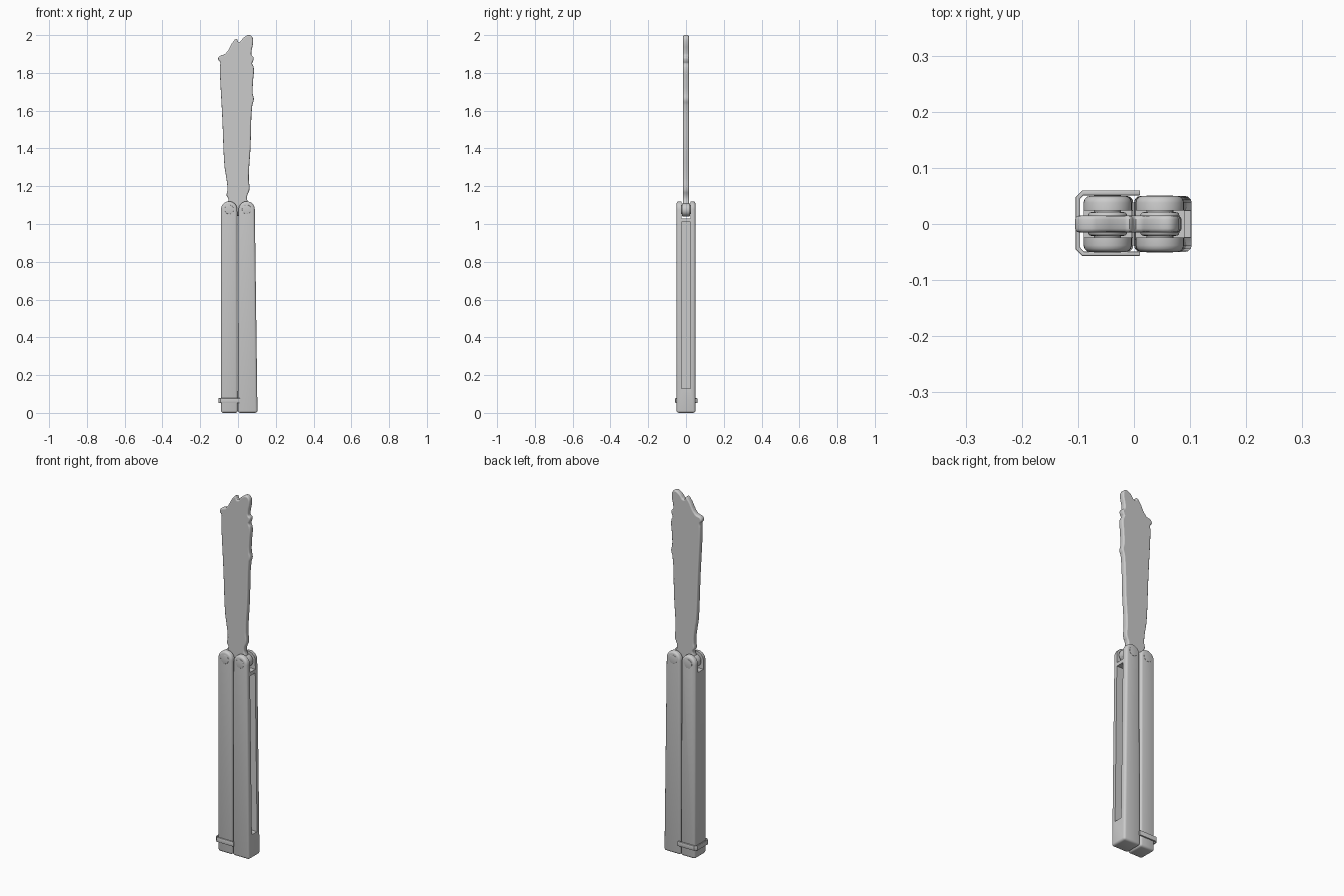
import bpy, bmesh, math
from mathutils import Matrix

if "Cube" in bpy.data.objects:
    bpy.data.objects.remove(bpy.data.objects["Cube"])

scene = bpy.context.scene


def link(name, data):
    ob = bpy.data.objects.new(name, data)
    scene.collection.objects.link(ob)
    return ob


def bake(ob, angle=35):
    """Replace an object by its evaluated mesh and shade it smooth by angle."""
    dg = bpy.context.evaluated_depsgraph_get()
    me = bpy.data.meshes.new_from_object(ob.evaluated_get(dg))
    name = ob.name
    bpy.data.objects.remove(ob)
    new = link(name, me)
    new.name = name
    bpy.ops.object.select_all(action='DESELECT')
    new.select_set(True)
    bpy.context.view_layer.objects.active = new
    bpy.ops.object.shade_smooth_by_angle(angle=math.radians(angle))
    return new


def prism(name, pts, half):
    """Extrude an (x, z) outline symmetrically along y."""
    bm = bmesh.new()
    a = [bm.verts.new((x, -half, z)) for x, z in pts]
    b = [bm.verts.new((x, half, z)) for x, z in pts]
    bm.faces.new(a)
    bm.faces.new(b[::-1])
    n = len(pts)
    for i in range(n):
        bm.faces.new((a[i], b[i], b[(i + 1) % n], a[(i + 1) % n]))
    bmesh.ops.recalc_face_normals(bm, faces=bm.faces)
    me = bpy.data.meshes.new(name)
    bm.to_mesh(me)
    bm.free()
    return link(name, me)


def box(name, x0, x1, half, z0, z1):
    ob = prism(name, [(x0, z0), (x1, z0), (x1, z1), (x0, z1)], half)
    ob.hide_render = True
    return ob


def bevel(ob, width, segments=3, limit=40):
    m = ob.modifiers.new("bevel", 'BEVEL')
    m.width, m.segments = width, segments
    m.limit_method, m.angle_limit = 'ANGLE', math.radians(limit)


def disc(name, x, z, r, half, bev):
    bm = bmesh.new()
    bmesh.ops.create_cone(bm, cap_ends=True, segments=32, radius1=r, radius2=r, depth=2 * half,
                          matrix=Matrix.Translation((x, 0, z)) @ Matrix.Rotation(math.pi / 2, 4, 'X'))
    me = bpy.data.meshes.new(name)
    bm.to_mesh(me)
    bm.free()
    ob = link(name, me)
    bevel(ob, bev)
    return bake(ob)


PIVOT_Z = 1.077


def handle(name, cx, r, bottom_left, bottom_right, slot):
    # rounded-top bar with a pivot fork and a blade channel facing +x
    pts = [(bottom_left, 0), (bottom_right, 0)]
    for i in range(17):
        t = math.pi * i / 16
        pts.append((cx + r * math.cos(t), PIVOT_Z + r * math.sin(t)))
    ob = prism(name, pts, 0.05)
    bevel(ob, 0.012)
    cutters = [box("fork_cutter", cx - 0.1, cx + 0.1, 0.024, 1.03, 1.3),
               box("channel_cutter", *slot, 0.023, 0.13, 1.01)]
    for c in cutters:
        m = ob.modifiers.new("cut", 'BOOLEAN')
        m.operation, m.object, m.solver = 'DIFFERENCE', c, 'EXACT'
    bake(ob)
    for c in cutters:
        bpy.data.objects.remove(c)


# Two handles
handle("left_handle", -0.047, 0.043, -0.09, -0.001, (-0.07, 0.05))
handle("right_handle", 0.046, 0.043, 0.0, 0.103, (0.03, 0.2))

# Pivot washers inside the forks and pivot pins flush with the outside
for side, x in (("left", -0.047), ("right", 0.046)):
    disc(side + "_pivot_washer", x, PIVOT_Z - 0.002, 0.035, 0.021, 0.006)
    disc(side + "_pivot_pin", x, PIVOT_Z, 0.024, 0.051, 0.001)

# Blade: rounded slab with an irregular notched tip
outline = [(-0.05, 1.06), (-0.06, 1.1), (-0.05, 1.13), (-0.06, 1.15), (-0.056, 1.18),
           (-0.066, 1.27), (-0.071, 1.3), (-0.083, 1.56), (-0.096, 1.83), (-0.094, 1.855),
           (-0.105, 1.872), (-0.098, 1.888), (-0.068, 1.9), (-0.022, 1.97), (-0.008, 1.98),
           (0.004, 1.963), (0.03, 1.987), (0.06, 2.0), (0.076, 1.988), (0.08, 1.965),
           (0.071, 1.91), (0.072, 1.893), (0.082, 1.882), (0.08, 1.862), (0.075, 1.85),
           (0.083, 1.83), (0.08, 1.76), (0.078, 1.69), (0.084, 1.66), (0.076, 1.63),
           (0.066, 1.4), (0.057, 1.24), (0.06, 1.18), (0.049, 1.15), (0.048, 1.13),
           (0.058, 1.1), (0.05, 1.06)]
cu = bpy.data.curves.new("blade", 'CURVE')
cu.dimensions, cu.fill_mode = '2D', 'BOTH'
cu.extrude, cu.bevel_depth, cu.offset, cu.bevel_resolution = 0.008, 0.007, -0.007, 2
sp = cu.splines.new('BEZIER')
sp.use_cyclic_u, sp.resolution_u = True, 4
sp.bezier_points.add(len(outline) - 1)
for bp, (x, z) in zip(sp.bezier_points, outline):
    bp.co = (x, z, 0)
    bp.handle_left_type = bp.handle_right_type = 'AUTO'
blade = bake(link("blade", cu), 40)
blade.data.transform(Matrix.Rotation(math.pi / 2, 4, 'X'))

# Latch: thin U-shaped band around the left handle's foot
o = [(0.011, -0.057), (-0.092, -0.057), (-0.104, -0.045), (-0.104, 0.048), (-0.092, 0.06), (0.011, 0.06)]
i = [(0.011, 0.051), (-0.09, 0.051), (-0.096, 0.045), (-0.096, -0.042), (-0.09, -0.049), (0.011, -0.049)]
latch = prism("latch", [(x, -y) for x, y in o + i], 0.013)
latch.data.transform(Matrix.Translation((0, 0, 0.065)) @ Matrix.Rotation(math.pi / 2, 4, 'X'))
for v in latch.data.vertices:
    v.co.y *= 1
bevel(latch, 0.002, 2, 60)
bake(latch)
